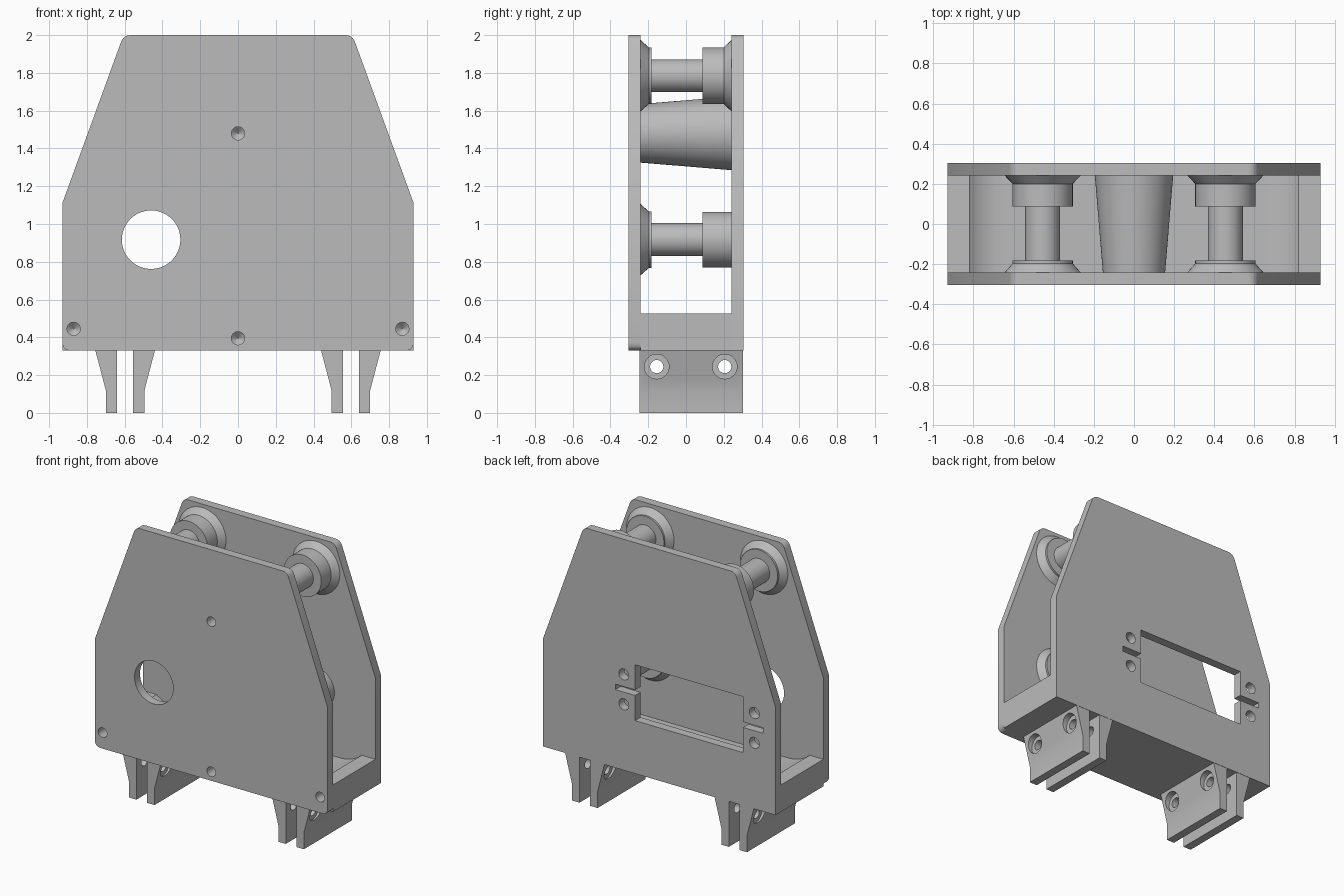
import bpy, bmesh, math
from mathutils import Vector

cube = bpy.data.objects.get("Cube")
if cube:
    bpy.data.objects.remove(cube, do_unlink=True)

grey = bpy.data.materials.new("plain_grey")
grey.use_nodes = True
COLOUR = (0.5, 0.5, 0.5, 1)
grey.diffuse_color = COLOUR
grey.node_tree.nodes["Principled BSDF"].inputs["Base Color"].default_value = COLOUR


def finish(name, bm):
    bmesh.ops.recalc_face_normals(bm, faces=bm.faces)
    mesh = bpy.data.meshes.new(name)
    bm.to_mesh(mesh)
    bm.free()
    mesh.materials.append(grey)
    ob = bpy.data.objects.new(name, mesh)
    bpy.context.collection.objects.link(ob)
    return ob


def prism(name, outline, y0, y1):
    """Extrude an (x, z) outline along y."""
    bm = bmesh.new()
    face = bm.faces.new([bm.verts.new((x, y0, z)) for x, z in outline])
    ext = bmesh.ops.extrude_face_region(bm, geom=[face])
    verts = [v for v in ext["geom"] if isinstance(v, bmesh.types.BMVert)]
    bmesh.ops.translate(bm, verts=verts, vec=(0, y1 - y0, 0))
    return finish(name, bm)


def lathe(name, profile, a, z, axis="y", n=48):
    """Revolve (radius, position) points about a y or x axis at offset a, height z."""
    bm = bmesh.new()
    rings = []
    for r, t in profile:
        ring = []
        for i in range(n):
            u = math.tau * i / n
            p, q = a + r * math.cos(u), z + r * math.sin(u)
            ring.append(bm.verts.new((p, t, q) if axis == "y" else (t, p, q)))
        rings.append(ring)
    for r0, r1 in zip(rings, rings[1:]):
        for i in range(n):
            j = (i + 1) % n
            bm.faces.new((r0[i], r0[j], r1[j], r1[i]))
    bm.faces.new(rings[0])
    bm.faces.new(rings[-1])
    return finish(name, bm)


def rounded(corners, steps=6):
    """Round the (x, z, cut) corners; cut is the distance trimmed off each side."""
    out = []
    for i, (x, z, cut) in enumerate(corners):
        p = Vector((x, z))
        if not cut:
            out.append(p)
            continue
        a = p + (Vector(corners[i - 1][:2]) - p).normalized() * cut
        b = p + (Vector(corners[(i + 1) % len(corners)][:2]) - p).normalized() * cut
        for k in range(steps + 1):
            t = k / steps
            out.append(a * (1 - t) ** 2 + p * 2 * t * (1 - t) + b * t * t)
    return out


def cut(target, cutters):
    for c in cutters:
        c.hide_render = True
        mod = target.modifiers.new("cut", "BOOLEAN")
        mod.operation, mod.solver, mod.object = "DIFFERENCE", "EXACT", c
        bpy.context.view_layer.objects.active = target
        bpy.ops.object.modifier_apply(modifier=mod.name)


def discard(cutters):
    for c in cutters:
        bpy.data.objects.remove(c, do_unlink=True)


def plate_outline(foot):
    half = [(0.93, 0.33, foot), (0.93, 1.11, 0), (0.606, 2.0, 0.04)]
    return rounded(half + [(-x, z, c) for x, z, c in reversed(half)])


OUT, IN = 0.305, 0.242      # outer and inner faces of the side plates
SERVO_X, SERVO_Z = -0.238, 0.915
parts = []

# Side plates
front = prism("front_plate", plate_outline(0.045), -OUT, -IN)
back = prism("back_plate", plate_outline(0), IN, OUT)

# Base tray with curved inner ends
curve = []
for k in range(11):
    t = math.radians(42) * k / 10
    curve.append((0.65 + 0.254 * math.sin(t), 0.46 + 0.254 * (1 - math.cos(t))))
half = [(0.93, 0.33), (0.93, 0.525)] + curve[::-1]
base = prism("base_tray", half + [(-x, z) for x, z in reversed(half)], -IN, IN)

# Tapered centre post
post = lathe("tapered_post", [(0.155, -IN), (0.195, IN)], 0, 1.48, n=64)
parts += [front, back, base, post]

# Screw holes drilled from the front, with pointed ends
drills = [lathe("drill", [(0.035, -0.4), (0.035, -0.1), (0.002, -0.07)], x, z, n=24)
          for x, z in ((0, 1.48), (0, 0.395), (0.87, 0.445), (-0.87, 0.445))]
cut(front, drills)
cut(post, drills[:1])
cut(base, drills[1:])
discard(drills)

# Round window in the front plate
window = [lathe("window_cutter", [(0.155, -0.4), (0.155, -0.1)], -0.46, 0.917)]
cut(front, window)
discard(window)


# Motor opening, wire slots and mounting holes in the back plate
def box(w, h):
    return prism("opening_cutter", [(SERVO_X + i * w, SERVO_Z + j * h)
                 for i, j in ((-1, -1), (1, -1), (1, 1), (-1, 1))], 0.1, 0.4)


openings = [box(0.432, 0.202), box(0.59, 0.02)]
openings += [lathe("hole_cutter", [(0.04, 0.1), (0.04, 0.4)],
                   SERVO_X + i * 0.522, SERVO_Z + j * 0.108, n=24)
             for i in (-1, 1) for j in (-1, 1)]
cut(back, openings)
discard(openings)

# Rollers: flared front end, thin shaft and wide back collar
front_end = [(0.19, -IN), (0.15, -0.197), (0.15, -0.183), (0.087, -0.183)]
plain_collar = [(0.087, 0.087), (0.147, 0.087), (0.147, IN)]
flared_collar = [(0.087, 0.087), (0.15, 0.087), (0.15, 0.2), (0.19, IN)]
parts += [lathe("upper_left_roller", front_end + flared_collar, 0.455, 1.785),
          lathe("upper_right_roller", front_end + flared_collar, -0.455, 1.785),
          lathe("lower_left_roller", front_end + plain_collar, 0.455, 0.917)]

# Clamp legs in mirrored pairs, with counterbored bolt holes
LEG = [(0.755, 0.33), (0.64, 0.33), (0.64, 0), (0.70, 0), (0.70, 0.12)]
BORE = [(0.035, 0.60), (0.035, 0.705), (0.065, 0.705), (0.065, 0.80)]
MID = 0.5975
for s, side in ((1, "left"), (-1, "right")):
    for d, place in ((1, "outer"), (-1, "inner")):
        def fx(x):
            return s * (MID + d * (x - MID))
        leg = prism(f"{side}_{place}_leg", [(fx(x), z) for x, z in LEG], -0.247, 0.303)
        bores = [lathe("bore", [(r, fx(x)) for r, x in BORE], y, 0.245, "x", 32)
                 for y in (-0.155, 0.205)]
        cut(leg, bores)
        discard(bores)
        parts.append(leg)

# Smooth round surfaces, keep edges crisp
bpy.ops.object.select_all(action="DESELECT")
for ob in parts:
    ob.select_set(True)
bpy.context.view_layer.objects.active = front
bpy.ops.object.shade_smooth_by_angle(angle=math.radians(25))
